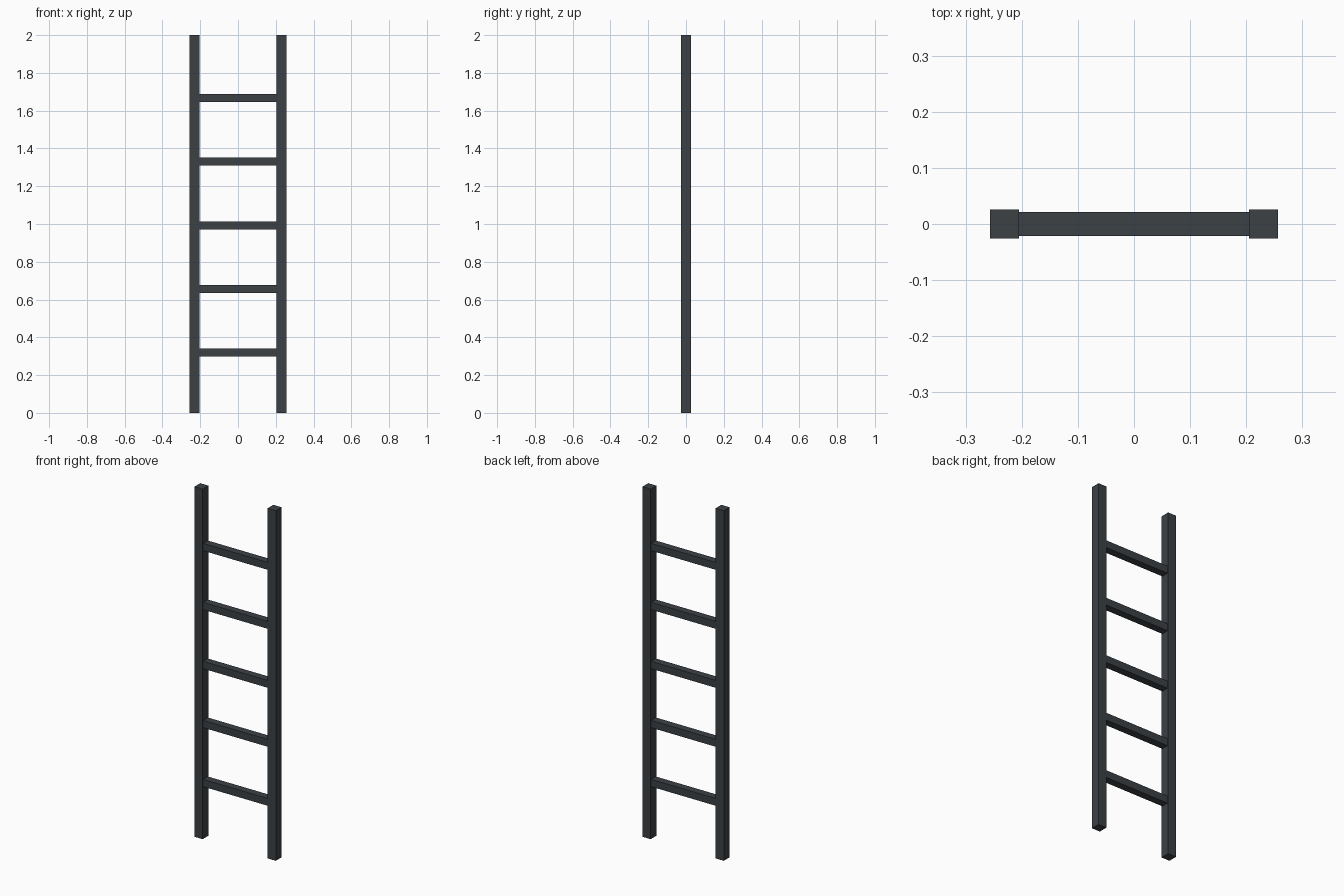
import bpy

cube = bpy.data.objects.get("Cube")
if cube:
    bpy.data.objects.remove(cube, do_unlink=True)

# Dark slate metal
COLOUR = (0.045, 0.052, 0.06, 1.0)
metal = bpy.data.materials.new("dark_slate_metal")
metal.use_nodes = True
metal.diffuse_color = COLOUR
metal.node_tree.nodes["Principled BSDF"].inputs["Base Color"].default_value = COLOUR

HEIGHT = 2.0
RAIL = 0.052
RAIL_X = 0.231
RUNG = 0.042
RUNG_COUNT = 5
FIRST_RUNG = 0.319
RUNG_STEP = 0.337


def bar(name, size, location):
    """Square-edged bar with its dimensions stored in the mesh."""
    bpy.ops.mesh.primitive_cube_add(size=1, location=location)
    obj = bpy.context.object
    obj.name = name
    obj.scale = size
    bpy.ops.object.transform_apply(location=False, rotation=False, scale=True)
    obj.data.materials.append(metal)
    return obj


# Side rails
for side, sign in (("left", 1), ("right", -1)):
    bar(f"{side}_rail", (RAIL, RAIL, HEIGHT), (sign * RAIL_X, 0, HEIGHT / 2))

# Rungs, ending flush against the rails' inner faces
rung_length = 2 * RAIL_X - RAIL
for i in range(RUNG_COUNT):
    bar(f"rung_{i + 1}", (rung_length, RUNG, RUNG), (0, 0, FIRST_RUNG + i * RUNG_STEP))
